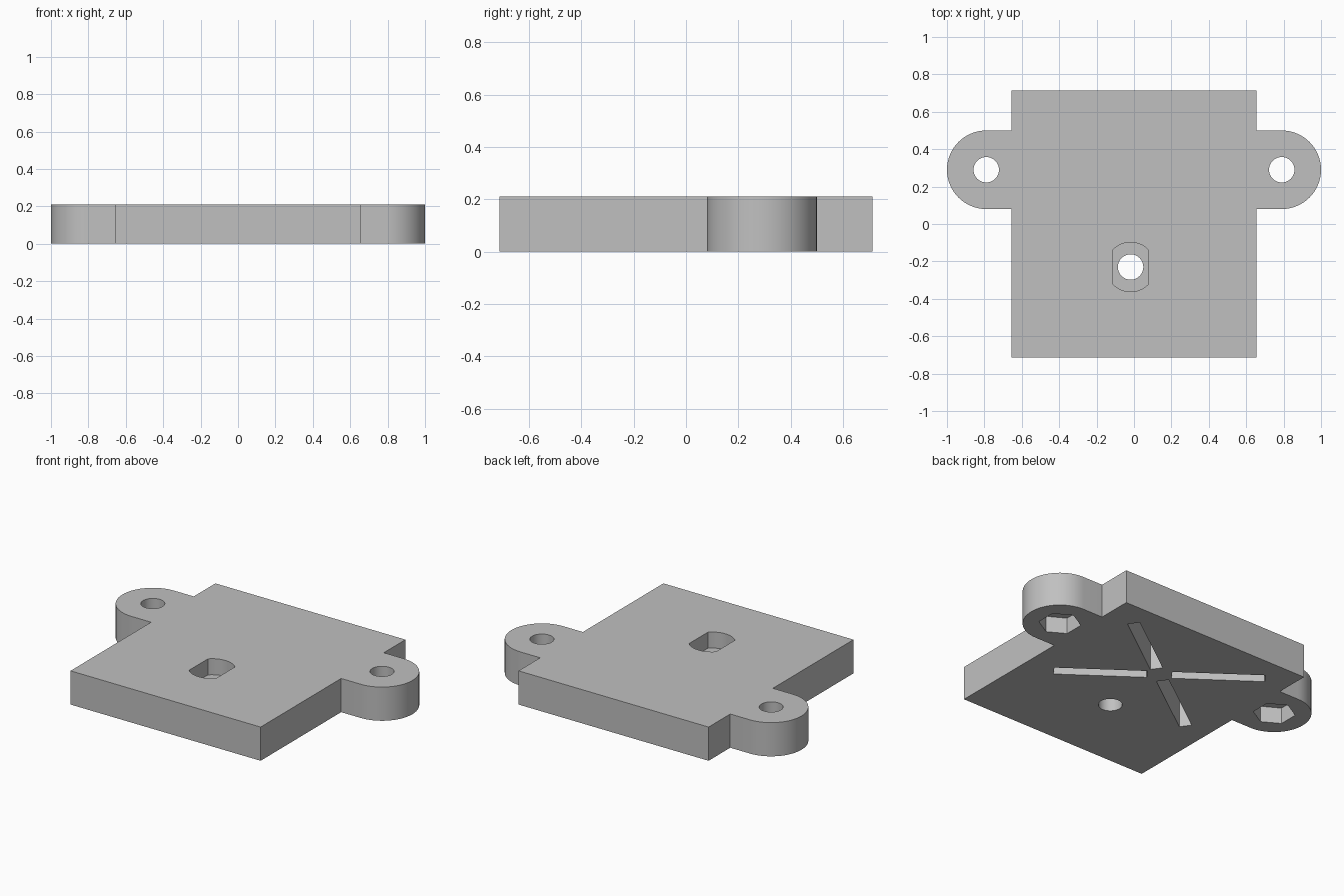
import bpy, bmesh
from math import sin, cos, pi, radians, atan2, hypot

cube = bpy.data.objects.get("Cube")
if cube:
    bpy.data.objects.remove(cube, do_unlink=True)

THICK = 0.21
HALF_W, HALF_L = 0.655, 0.713
EAR_X, EAR_Y, EAR_R = 0.79, 0.29, 0.21
HOLE_R = 0.068

grey = bpy.data.materials.new("plain grey")
grey.use_nodes = True
grey.diffuse_color = (0.53, 0.53, 0.53, 1)
grey.node_tree.nodes["Principled BSDF"].inputs["Base Color"].default_value = grey.diffuse_color


def arc(cx, cy, r, start, end, steps):
    """Points along an arc, angles in degrees, both ends included."""
    angles = [radians(start + (end - start) * i / steps) for i in range(steps + 1)]
    return [(cx + r * cos(a), cy + r * sin(a)) for a in angles]


def prism(name, points, z0, z1):
    """Upright solid with the given outline."""
    bm = bmesh.new()
    face = bm.faces.new([bm.verts.new((x, y, z0)) for x, y in points])
    new = bmesh.ops.extrude_face_region(bm, geom=[face])["geom"]
    verts = [v for v in new if isinstance(v, bmesh.types.BMVert)]
    bmesh.ops.translate(bm, verts=verts, vec=(0, 0, z1 - z0))
    bmesh.ops.recalc_face_normals(bm, faces=bm.faces)
    mesh = bpy.data.meshes.new(name)
    bm.to_mesh(mesh)
    bm.free()
    mesh.materials.append(grey)
    obj = bpy.data.objects.new(name, mesh)
    bpy.context.collection.objects.link(obj)
    return obj


def cut(target, points, z0, z1):
    """Remove a prism from the target."""
    cutter = prism("cutter", points, z0, z1)
    cutter.hide_render = True
    mod = target.modifiers.new("cut", "BOOLEAN")
    mod.operation = "DIFFERENCE"
    mod.solver = "EXACT"
    mod.object = cutter
    bpy.context.view_layer.objects.active = target
    bpy.ops.object.modifier_apply(modifier=mod.name)
    bpy.data.objects.remove(cutter, do_unlink=True)


# Plate with a rounded ear on each side, one half mirrored to the other
right_side = [(HALF_W, -HALF_L), (HALF_W, EAR_Y - EAR_R)]
right_side += arc(EAR_X, EAR_Y, EAR_R, -90, 90, 32)
right_side += [(HALF_W, EAR_Y + EAR_R), (HALF_W, HALF_L)]
left_side = [(-x, y) for x, y in reversed(right_side)]
plate = prism("mounting_plate", right_side + left_side, 0, THICK)

# Ear screw holes with hexagonal nut pockets underneath
for side in (-1, 1):
    cut(plate, arc(side * EAR_X, EAR_Y, HOLE_R, 0, 360, 32)[:-1], -0.1, THICK + 0.1)
    cut(plate, arc(side * EAR_X, EAR_Y, 0.12, 30, 390, 6)[:-1], -0.1, 0.1)

# Centre hole with a flat-sided pocket on top
PX, PY = -0.018, -0.23
flat = 45
pocket = arc(PX, PY, 0.132, flat, 180 - flat, 16) + arc(PX, PY, 0.132, 180 + flat, 360 - flat, 16)
cut(plate, arc(PX, PY, HOLE_R, 0, 360, 32)[:-1], -0.1, THICK + 0.1)
cut(plate, pocket, 0.11, THICK + 0.1)

# Four crossed slots in the underside
SX, SY = -0.012, 0.21
for dx in (-1, 1):
    for dy in (-1, 1):
        a = atan2(0.35 * dy, 0.485 * dx)
        c, s = cos(a), sin(a)
        box = [(0.07, -0.036), (0.598, -0.036), (0.598, 0.036), (0.07, 0.036)]
        cut(plate, [(SX + u * c - v * s, SY + u * s + v * c) for u, v in box], -0.1, 0.17)

# Smooth the rounded walls, keep the corners sharp
bpy.ops.object.select_all(action="DESELECT")
plate.select_set(True)
bpy.context.view_layer.objects.active = plate
bpy.ops.object.shade_smooth_by_angle(angle=radians(30))
